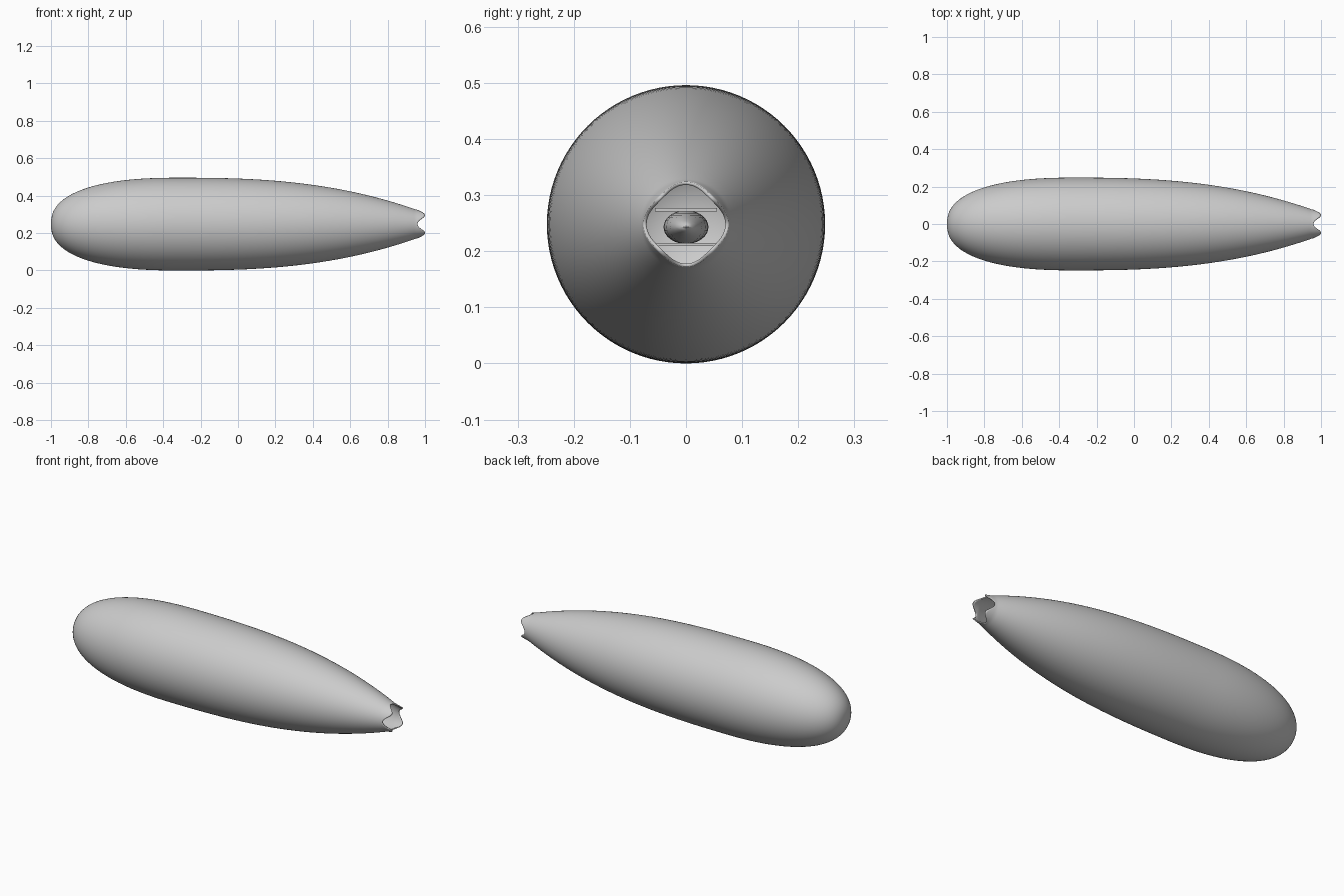
import bpy, bmesh, math

if "Cube" in bpy.data.objects:
    bpy.data.objects.remove(bpy.data.objects["Cube"])

CZ = 0.248      # height of the long axis
R = 0.248       # largest radius
XM = -0.32      # station of the largest radius
SEG = 96


def radius(x):
    """Teardrop profile: blunt nose, long taper, slight flare at the tail."""
    if x < XM:
        u = min(1.0, (XM - x) / (1 + XM))
        return R * max(0.0, 1 - u ** 2.4) ** (1 / 2.4)
    if x < 0.95:
        return R - 0.170 * ((x - XM) / 1.27) ** 2.62
    return 0.078 - 0.2 * (x - 0.95)


def finish(name, bm):
    bmesh.ops.recalc_face_normals(bm, faces=bm.faces)
    me = bpy.data.meshes.new(name)
    bm.to_mesh(me)
    bm.free()
    ob = bpy.data.objects.new(name, me)
    bpy.context.collection.objects.link(ob)
    bpy.ops.object.select_all(action='DESELECT')
    ob.select_set(True)
    bpy.context.view_layer.objects.active = ob
    bpy.ops.object.shade_smooth_by_angle(angle=math.radians(40))
    return ob


# Hull: rings along x, with the last stretch scalloped into four lobes
stations = [XM - (1 + XM) * math.sin(math.pi / 2 * (1 - i / 24)) for i in range(1, 25)]
stations += [XM + (0.9 - XM) * i / 30 for i in range(1, 31)]
stations += [0.9 + 0.1 * i / 10 for i in range(1, 11)]

bm = bmesh.new()
nose = bm.verts.new((-1, 0, CZ))
prev = None
for s in stations:
    ring = []
    for k in range(SEG):
        a = 2 * math.pi * k / SEG
        x = s
        if s > 0.9:
            end = 0.98 - 0.02 * math.cos(4 * a)
            x = 0.9 + (s - 0.9) * (end - 0.9) / 0.1
        r = radius(x)
        ring.append(bm.verts.new((x, r * math.cos(a), CZ + r * math.sin(a))))
    for k in range(SEG):
        j = (k + 1) % SEG
        if prev:
            bm.faces.new((prev[k], prev[j], ring[j], ring[k]))
        else:
            bm.faces.new((nose, ring[j], ring[k]))
    prev = ring
hull = finish("hull", bm)
# Make sure the shell thickens inward
if hull.data.polygons[0].normal.x > 0:
    hull.data.flip_normals()
sol = hull.modifiers.new("shell", 'SOLIDIFY')
sol.thickness = 0.006
sol.offset = -1

# Core: small rounded body glimpsed through the tail opening
bm = bmesh.new()
bmesh.ops.create_uvsphere(bm, u_segments=24, v_segments=16, radius=1)
for v in bm.verts:
    v.co = (0.5 + 0.25 * v.co.x, 0.04 * v.co.y, CZ - 0.005 + 0.03 * v.co.z)
finish("inner_core", bm)

# Plates above and below the core
for name, z in (("upper_plate", 0.274), ("lower_plate", 0.212)):
    bm = bmesh.new()
    bmesh.ops.create_cube(bm, size=1)
    for v in bm.verts:
        v.co = (0.5 + 0.3 * v.co.x, 0.11 * v.co.y, z + 0.006 * v.co.z)
    finish(name, bm)
